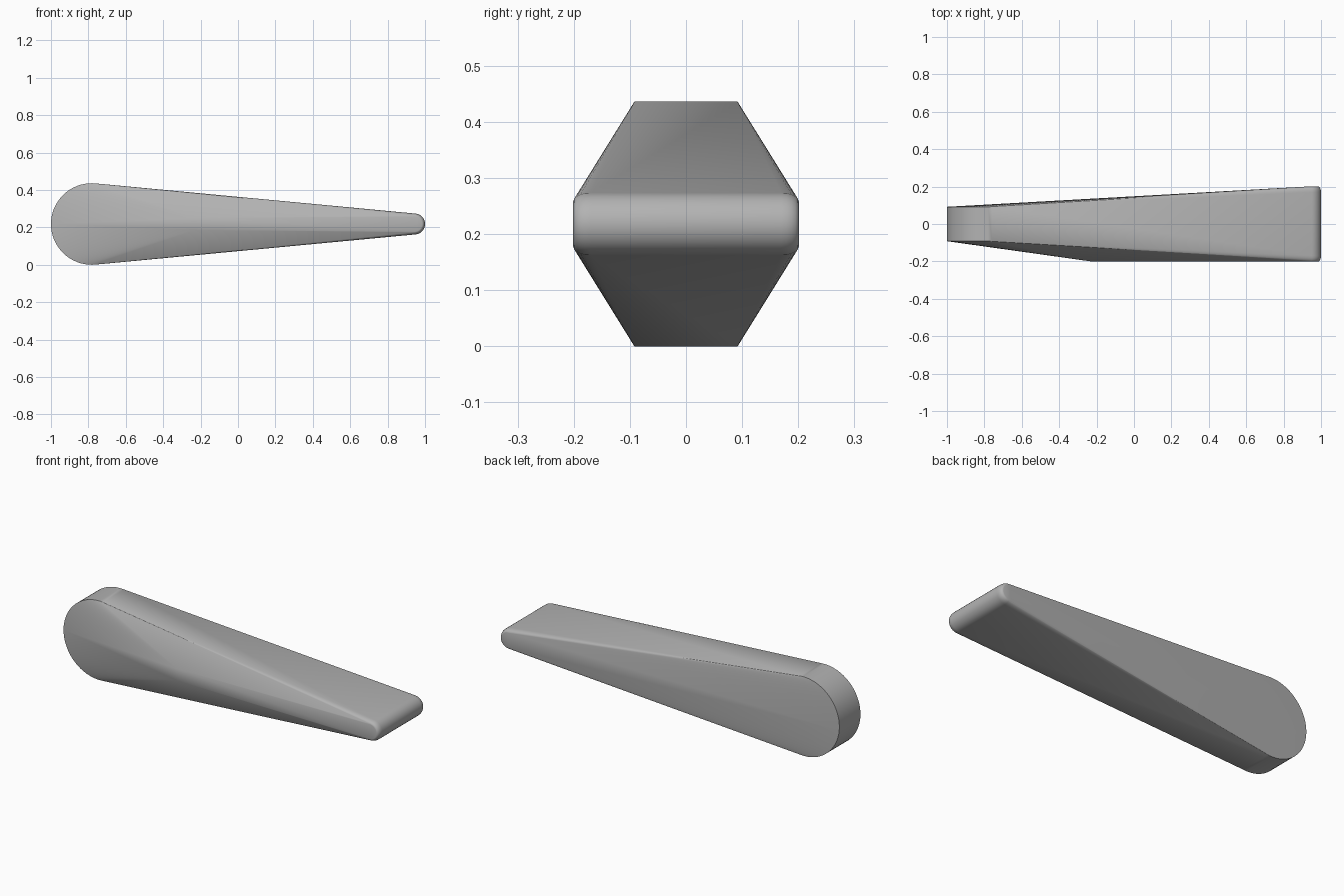
import bpy, bmesh, math

cube = bpy.data.objects.get("Cube")
if cube:
    bpy.data.objects.remove(cube)

MID_Z = 0.218


def ring(bm, x, y, radius, start, end, steps):
    """Arc of points in the XZ plane, angles in degrees."""
    for i in range(steps + 1):
        a = math.radians(start + (end - start) * i / steps)
        bm.verts.new((x + radius * math.cos(a), y, MID_Z + radius * math.sin(a)))


bm = bmesh.new()
for side in (-1, 1):
    # Thick round end
    ring(bm, -0.782, side * 0.092, MID_Z, 84, 276, 36)
    # Thin rolled tip, easing in towards its outer corners
    for i in range(6):
        a = math.pi / 2 * i / 5
        y = 0.17 + 0.031 * math.sin(a)
        ring(bm, 0.944, side * y, 0.04 + 0.016 * math.cos(a), -95, 95, 16)

# Raised ridge on the front
for side in (-1, 1):
    bm.verts.new((-0.23, -0.2, MID_Z + side * 0.032))

# Stretch one taut skin over both ends and the ridge
hull = bmesh.ops.convex_hull(bm, input=bm.verts[:])
loose = {g for g in hull["geom_interior"] + hull["geom_unused"]
         if isinstance(g, bmesh.types.BMVert)}
bmesh.ops.delete(bm, geom=list(loose), context='VERTS')
bmesh.ops.dissolve_limit(bm, angle_limit=math.radians(0.5),
                         verts=bm.verts[:], edges=bm.edges[:])
bmesh.ops.recalc_face_normals(bm, faces=bm.faces[:])

mesh = bpy.data.meshes.new("tapered_handle")
bm.to_mesh(mesh)
bm.free()
handle = bpy.data.objects.new("tapered_handle", mesh)
bpy.context.collection.objects.link(handle)

# Plain grey surface
grey = bpy.data.materials.new("plain_grey")
grey.use_nodes = True
colour = (0.45, 0.45, 0.45, 1)
grey.diffuse_color = colour
grey.node_tree.nodes["Principled BSDF"].inputs["Base Color"].default_value = colour
mesh.materials.append(grey)

bpy.ops.object.select_all(action='DESELECT')
handle.select_set(True)
bpy.context.view_layer.objects.active = handle
bpy.ops.object.shade_smooth_by_angle(angle=math.radians(30))
